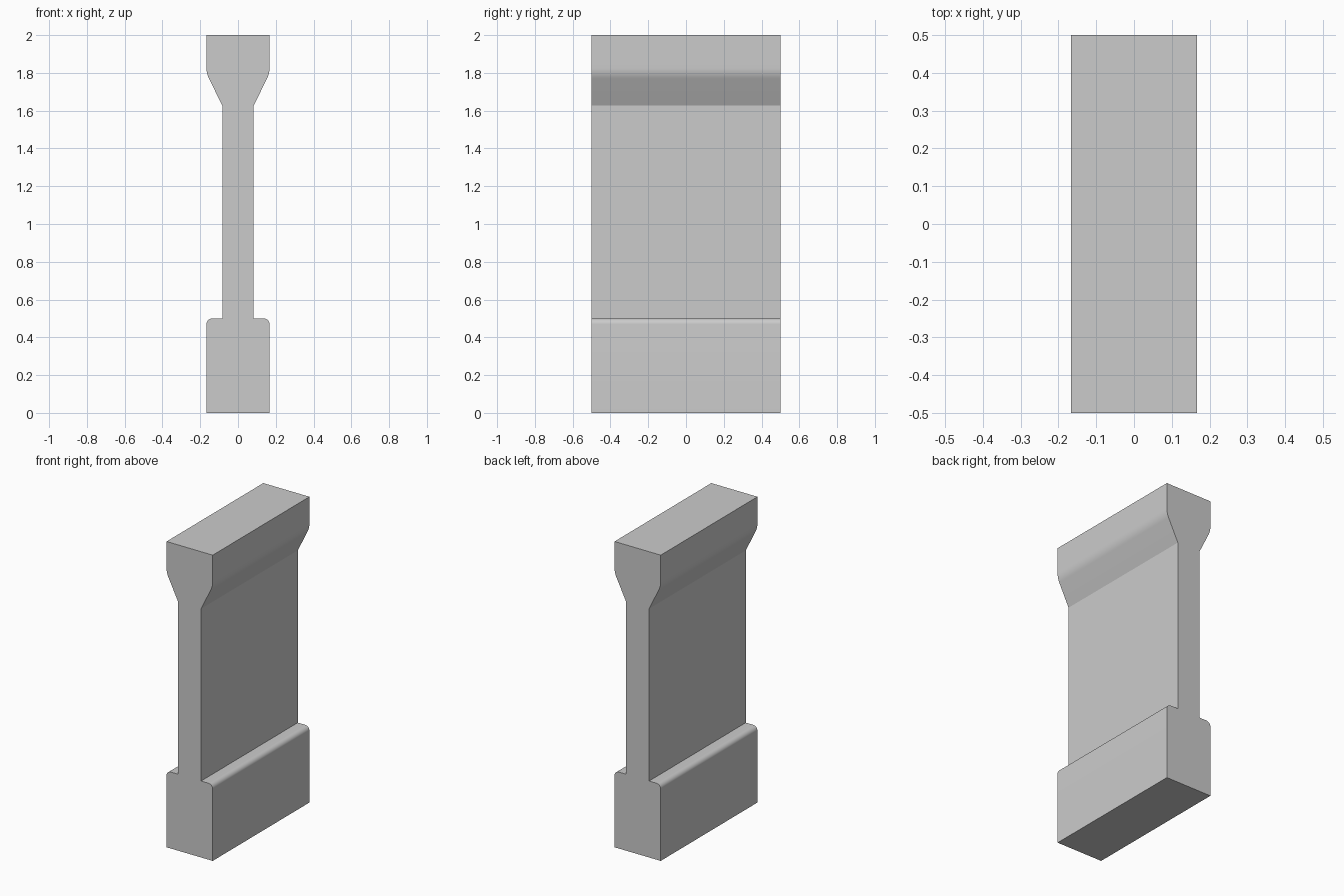
import bpy, bmesh, math
from mathutils import Vector

if "Cube" in bpy.data.objects:
    bpy.data.objects.remove(bpy.data.objects["Cube"])

HALF_DEPTH = 0.5


def fillet(prev, corner, nxt, cut, steps=8):
    """Circular arc replacing a corner, starting 'cut' away from it."""
    c = Vector(corner)
    a = (Vector(prev) - c).normalized()
    b = (Vector(nxt) - c).normalized()
    half = a.angle(b) / 2
    radius = cut * math.tan(half)
    axis = (a + b).normalized()
    centre = c + axis * (cut / math.cos(half))
    side = (b - a).normalized()
    sweep = math.pi / 2 - half
    pts = []
    for i in range(steps + 1):
        t = -sweep + 2 * sweep * i / steps
        pts.append(tuple(centre + radius * (side * math.sin(t) - axis * math.cos(t))))
    return pts


# Right half of the cross-section, bottom to top (x, z)
foot, waist = 0.167, 0.083
half_profile = [(foot, 0.0)]
half_profile += fillet((foot, 0.0), (foot, 0.5), (waist, 0.5), 0.03)
half_profile += [(waist, 0.5), (waist, 1.627)]
half_profile += fillet((waist, 1.627), (foot, 1.797), (foot, 2.0), 0.03)
half_profile += [(foot, 2.0)]

# Mirror to a closed outline and extrude through the depth
outline = half_profile + [(-x, z) for x, z in reversed(half_profile)]
bm = bmesh.new()
face = bm.faces.new([bm.verts.new((x, -HALF_DEPTH, z)) for x, z in outline])
ext = bmesh.ops.extrude_face_region(bm, geom=[face], use_keep_orig=True)
moved = [v for v in ext["geom"] if isinstance(v, bmesh.types.BMVert)]
bmesh.ops.translate(bm, verts=moved, vec=(0, 2 * HALF_DEPTH, 0))
bmesh.ops.recalc_face_normals(bm, faces=bm.faces)

# Wall segment with wide foot, thin web and flared head
mesh = bpy.data.meshes.new("wall_segment")
bm.to_mesh(mesh)
bm.free()
wall = bpy.data.objects.new("wall_segment", mesh)
bpy.context.collection.objects.link(wall)
bpy.context.view_layer.objects.active = wall
wall.select_set(True)
bpy.ops.object.shade_smooth_by_angle(angle=math.radians(25))
